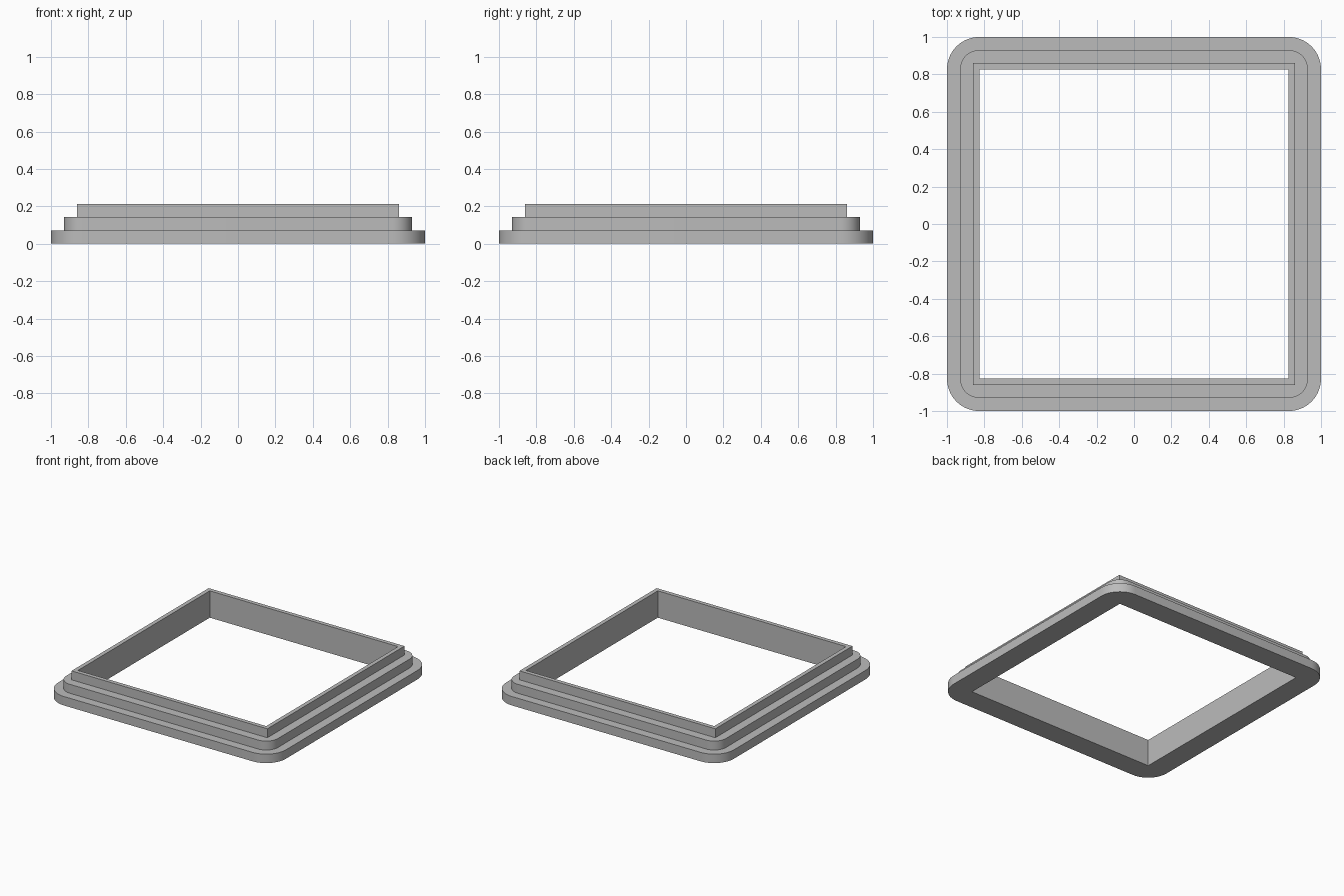
import bpy
import bmesh
from math import cos, sin, pi, radians

cube = bpy.data.objects.get("Cube")
if cube:
    bpy.data.objects.remove(cube, do_unlink=True)

INNER = 0.827     # half width of the opening, also the centre of the corner arcs
STEPS = 16        # segments per rounded corner


def material(name, value):
    mat = bpy.data.materials.new(name)
    mat.use_nodes = True
    colour = (value, value, value, 1)
    mat.diffuse_color = colour
    mat.node_tree.nodes["Principled BSDF"].inputs["Base Color"].default_value = colour
    return mat


def square_loop(bm, half, radius, z):
    """Square outline with corners of the given radius (zero makes them sharp)."""
    verts = []
    centre = half - radius
    for corner in range(4):
        turn = corner * pi / 2
        sx = 1 if corner in (0, 3) else -1
        sy = 1 if corner in (0, 1) else -1
        for i in range(STEPS + 1):
            a = turn + i / STEPS * pi / 2
            verts.append(bm.verts.new((sx * centre + radius * cos(a),
                                       sy * centre + radius * sin(a), z)))
    return verts


# Stepped cross-section: half width, corner radius, height
MIDDLE, TOP = 0.93, 0.86
section = [
    (INNER, 0, 0),
    (1, 1 - INNER, 0),
    (1, 1 - INNER, 0.071),
    (MIDDLE, MIDDLE - INNER, 0.071),
    (MIDDLE, MIDDLE - INNER, 0.142),
    (TOP, 0, 0.142),
    (TOP, 0, 0.213),
    (INNER, 0, 0.213),
]

# Frame: bridge each outline to the next, then merge the sharp corners
bm = bmesh.new()
loops = [square_loop(bm, *row) for row in section]
for k, low in enumerate(loops):
    high = loops[(k + 1) % len(loops)]
    for i in range(len(low)):
        j = (i + 1) % len(low)
        bm.faces.new((low[i], low[j], high[j], high[i]))
bmesh.ops.remove_doubles(bm, verts=bm.verts, dist=0.0001)
bmesh.ops.recalc_face_normals(bm, faces=bm.faces)

mesh = bpy.data.meshes.new("stepped_frame")
bm.to_mesh(mesh)
bm.free()
mesh.materials.append(material("mid_grey", 0.5))
frame = bpy.data.objects.new("stepped_frame", mesh)
bpy.context.collection.objects.link(frame)

# Smooth the rounded corners, keep the steps crisp
bpy.ops.object.select_all(action="DESELECT")
frame.select_set(True)
bpy.context.view_layer.objects.active = frame
bpy.ops.object.shade_smooth_by_angle(angle=radians(30))
